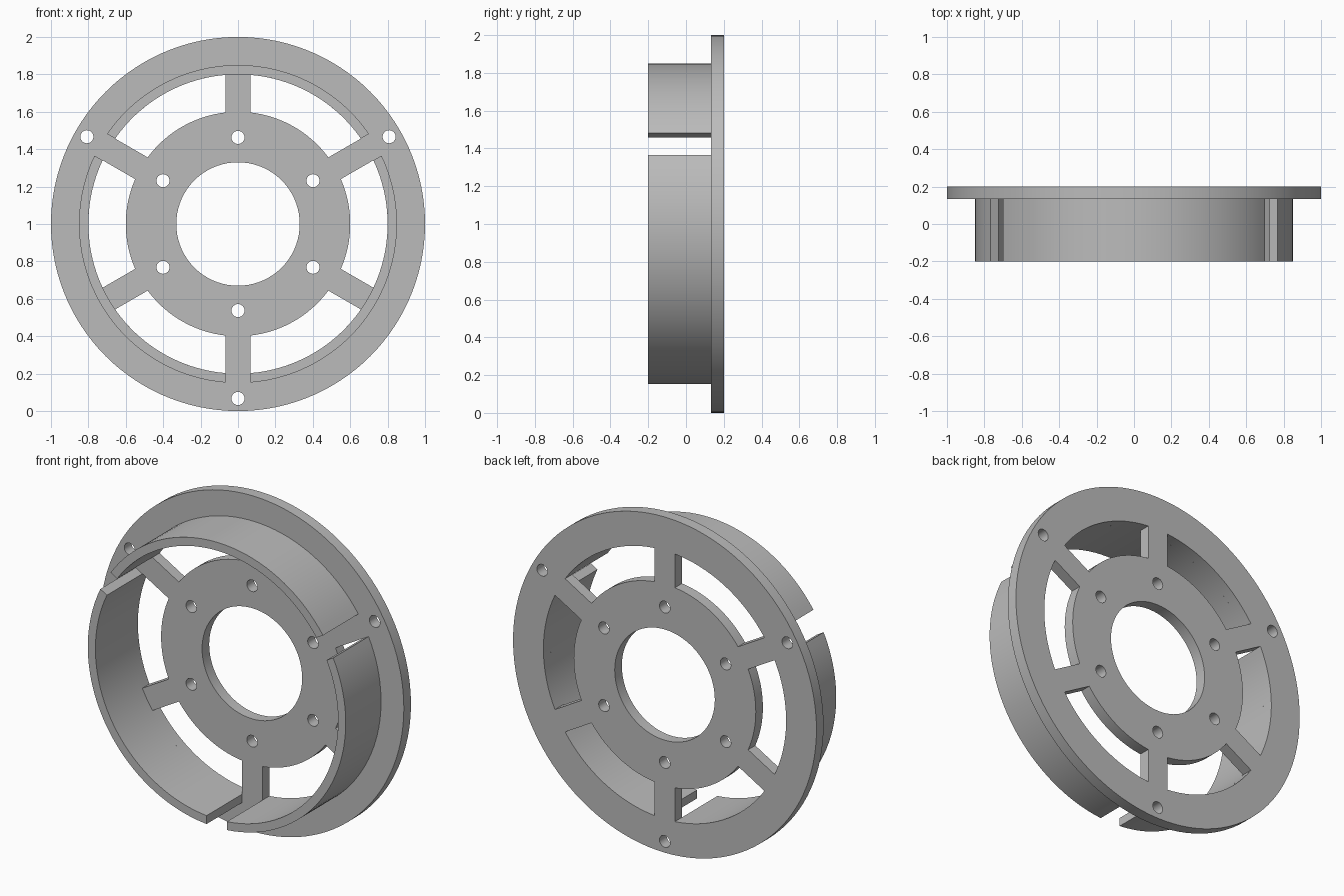
import bpy, bmesh
from math import sin, cos, asin, pi, radians, ceil

cube = bpy.data.objects.get("Cube")
if cube:
    bpy.data.objects.remove(cube, do_unlink=True)

CENTRE_Z = 1.0
FRONT, PLATE_FRONT, BACK = -0.2, 0.133, 0.2
HALF_SPOKE = 0.067
RIM_IN, WALL_OUT, HUB_OUT, BORE = 0.8, 0.85, 0.6, 0.33

grey = bpy.data.materials.new("grey metal")
grey.use_nodes = True
colour = (0.5, 0.5, 0.5, 1)
grey.diffuse_color = colour
grey.node_tree.nodes["Principled BSDF"].inputs["Base Color"].default_value = colour


def arc(radius, start, end):
    """Points along an arc, about one every three degrees."""
    n = max(2, ceil(abs(end - start) / radians(3)))
    return [(radius * cos(start + (end - start) * i / n),
             radius * sin(start + (end - start) * i / n)) for i in range(n + 1)]


def circle(radius, distance=0, angle=0, sides=24):
    """Closed circle whose centre sits at a polar position."""
    cx, cy = distance * cos(angle), distance * sin(angle)
    return [(cx + radius * cos(2 * pi * i / sides),
             cy + radius * sin(2 * pi * i / sides)) for i in range(sides)]


def sector(r_in, r_out, start, end):
    """Ring sector whose ends run parallel to the spokes."""
    a, b = asin(HALF_SPOKE / r_out), asin(HALF_SPOKE / r_in)
    return arc(r_out, start + a, end - a) + arc(r_in, end - b, start + b)


def extrude_outlines(name, outlines, y_front, y_back):
    """Fill flat outlines (inner ones become holes) and give them depth."""
    curve = bpy.data.curves.new(name + " outline", 'CURVE')
    curve.dimensions = '2D'
    curve.fill_mode = 'BOTH'
    curve.extrude = (y_back - y_front) / 2
    for points in outlines:
        spline = curve.splines.new('POLY')
        spline.points.add(len(points) - 1)
        for p, (x, y) in zip(spline.points, points):
            p.co = (x, y, 0, 1)
        spline.use_cyclic_u = True
    helper = bpy.data.objects.new(name + " helper", curve)
    bpy.context.collection.objects.link(helper)
    bpy.context.view_layer.update()
    evaluated = helper.evaluated_get(bpy.context.evaluated_depsgraph_get())
    mesh = bpy.data.meshes.new_from_object(evaluated)
    bpy.data.objects.remove(helper, do_unlink=True)

    # Stand the part upright and weld the caps to the sides
    bm = bmesh.new()
    bm.from_mesh(mesh)
    for v in bm.verts:
        x, y, z = v.co
        v.co = (x, (y_front + y_back) / 2 - z, y + CENTRE_Z)
    bmesh.ops.remove_doubles(bm, verts=bm.verts, dist=0.0001)
    bmesh.ops.recalc_face_normals(bm, faces=bm.faces)
    bm.to_mesh(mesh)
    bm.free()

    mesh.name = name
    mesh.materials.clear()
    mesh.materials.append(grey)
    obj = bpy.data.objects.new(name, mesh)
    bpy.context.collection.objects.link(obj)
    bpy.ops.object.select_all(action='DESELECT')
    obj.select_set(True)
    bpy.context.view_layer.objects.active = obj
    bpy.ops.object.shade_smooth_by_angle(angle=radians(30))
    return obj


# Spoked plate: rim, hub and six spokes, with bore, slots and bolt holes
spokes = [radians(30 + 60 * i) for i in range(6)]
plate = [circle(1, sides=120), circle(BORE, sides=72)]
for angle in spokes:
    plate.append(sector(HUB_OUT, RIM_IN, angle, angle + pi / 3))
    plate.append(circle(0.035, 0.463, angle))
for angle in spokes[::2]:
    plate.append(circle(0.035, 0.933, angle))
extrude_outlines("spoked_plate", plate, PLATE_FRONT, BACK)

# Three curved walls standing forward from the plate, split at alternate spokes
for name, angle in zip(("top_wall", "right_wall", "left_wall"), spokes[::2]):
    extrude_outlines(name, [sector(RIM_IN, WALL_OUT, angle, angle + 2 * pi / 3)],
                     FRONT, PLATE_FRONT)
